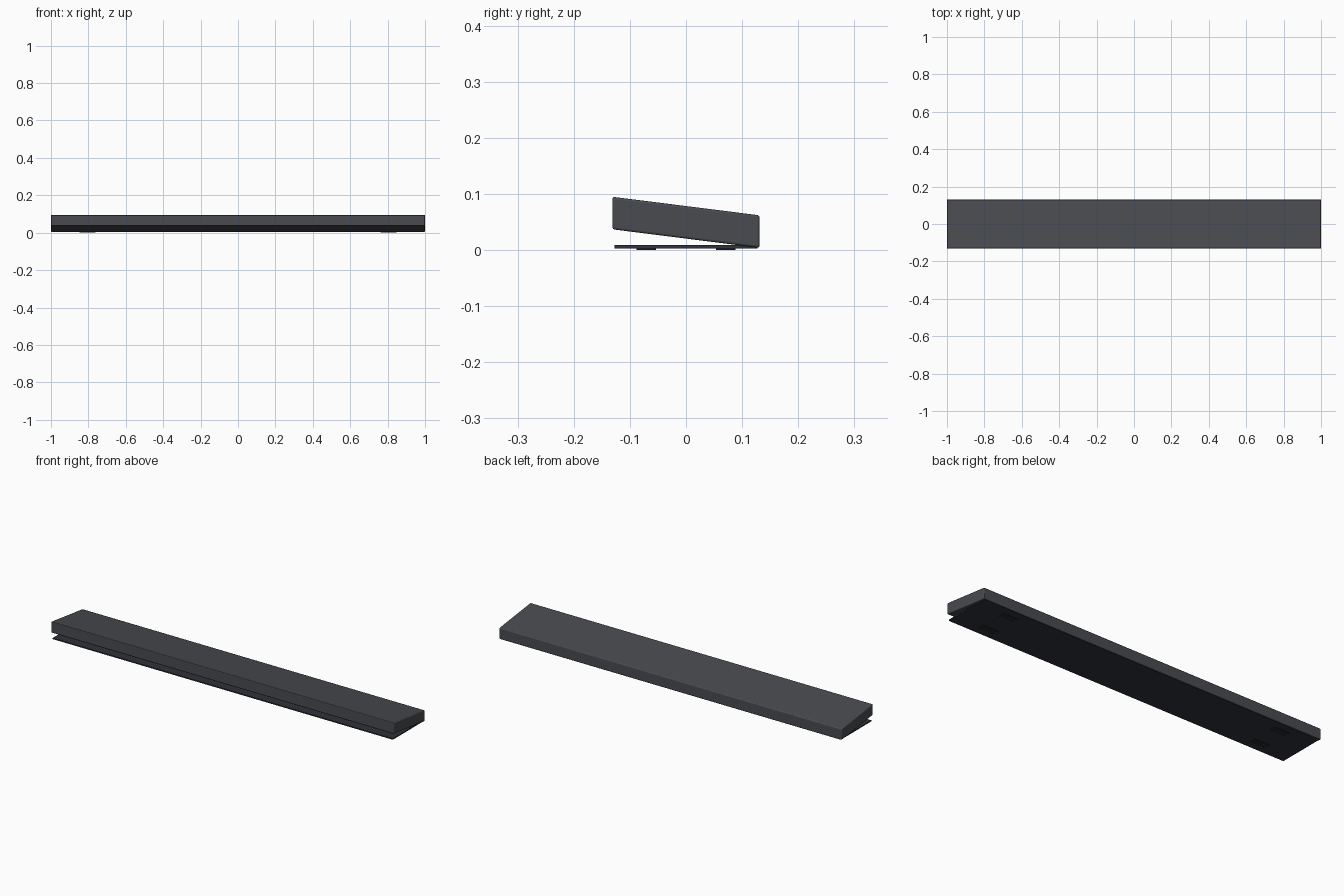
import bpy, bmesh

if "Cube" in bpy.data.objects:
    bpy.data.objects.remove(bpy.data.objects["Cube"])


def material(name, rgb):
    m = bpy.data.materials.new(name)
    m.diffuse_color = (*rgb, 1)
    m.use_nodes = True
    m.node_tree.nodes["Principled BSDF"].inputs["Base Color"].default_value = m.diffuse_color
    return m


body_mat = material("dark_grey", (0.065, 0.07, 0.08))
base_mat = material("near_black", (0.03, 0.032, 0.042))
foot_mat = material("rubber_black", (0.02, 0.02, 0.022))


def extrude_profile(name, profile, x0, x1, mat, bevel=0.0):
    """Extrude a (y, z) profile along x."""
    bm = bmesh.new()
    face = bm.faces.new([bm.verts.new((x0, y, z)) for y, z in profile])
    new = bmesh.ops.extrude_face_region(bm, geom=[face])["geom"]
    verts = [v for v in new if isinstance(v, bmesh.types.BMVert)]
    bmesh.ops.translate(bm, verts=verts, vec=(x1 - x0, 0, 0))
    bmesh.ops.recalc_face_normals(bm, faces=bm.faces)
    mesh = bpy.data.meshes.new(name)
    bm.to_mesh(mesh)
    bm.free()
    ob = bpy.data.objects.new(name, mesh)
    bpy.context.collection.objects.link(ob)
    mesh.materials.append(mat)
    if bevel:
        mod = ob.modifiers.new("soft_edges", "BEVEL")
        mod.width = bevel
        mod.segments = 3
        bpy.context.view_layer.objects.active = ob
        ob.select_set(True)
        bpy.ops.object.shade_smooth_by_angle()
        ob.select_set(False)
    return ob


def rect(y0, y1, z0, z1):
    return [(y0, z0), (y1, z0), (y1, z1), (y0, z1)]


# Tilted main bar, tall at the front
extrude_profile("main_bar",
                [(-0.131, 0.037), (0.131, 0.004), (0.131, 0.062), (-0.131, 0.095)],
                -1, 1, body_mat, 0.004)

# Thin flat base plate
extrude_profile("base_plate", rect(-0.127, 0.127, 0.003, 0.009), -0.993, 0.993, base_mat)

# Four low pads under the plate
for sx in (-1, 1):
    for y in (-0.071, 0.071):
        extrude_profile("foot_pad", rect(y - 0.0175, y + 0.0175, 0, 0.004),
                        sx * 0.805 - 0.043, sx * 0.805 + 0.043, foot_mat)
